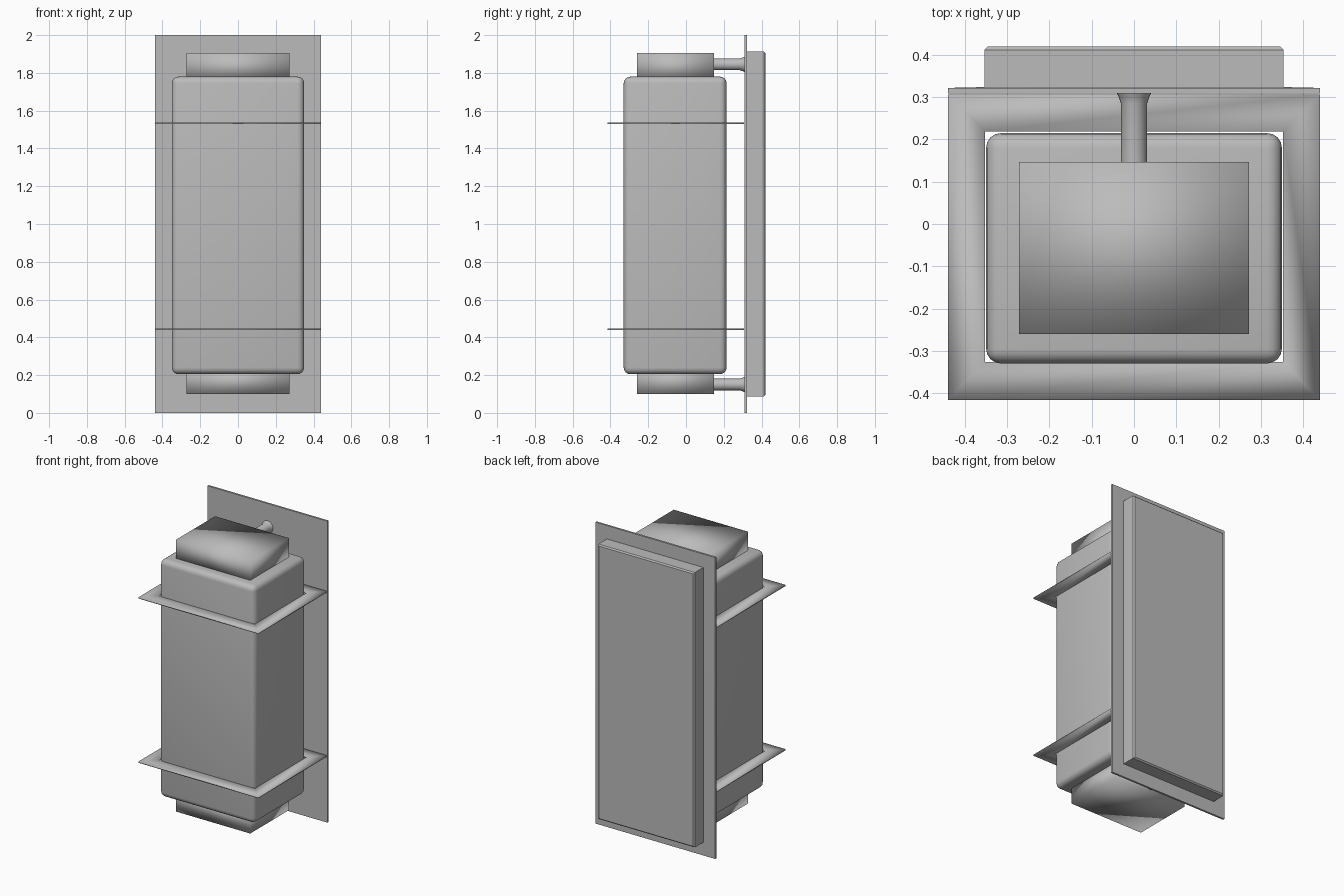
import bpy, bmesh, math

cube = bpy.data.objects.get("Cube")
if cube:
    bpy.data.objects.remove(cube, do_unlink=True)

mat = bpy.data.materials.new("satin grey")
mat.use_nodes = True
GREY = (0.5, 0.5, 0.5, 1)
mat.diffuse_color = GREY
mat.node_tree.nodes["Principled BSDF"].inputs["Base Color"].default_value = GREY


def finish(name, bm, angle=None):
    """Turn a bmesh into a smooth object; an angle keeps its edges sharp."""
    bmesh.ops.recalc_face_normals(bm, faces=bm.faces)
    mesh = bpy.data.meshes.new(name)
    bm.to_mesh(mesh)
    bm.free()
    mesh.materials.append(mat)
    obj = bpy.data.objects.new(name, mesh)
    bpy.context.collection.objects.link(obj)
    bpy.ops.object.select_all(action="DESELECT")
    obj.select_set(True)
    bpy.context.view_layer.objects.active = obj
    if angle is None:
        bpy.ops.object.shade_smooth()
    else:
        bpy.ops.object.shade_smooth_by_angle(angle=math.radians(angle))
    return obj


def box(name, lo, hi, bevel=0, angle=None):
    bm = bmesh.new()
    bmesh.ops.create_cube(bm, size=1)
    for v in bm.verts:
        v.co = [a + (b - a) * (c + 0.5) for a, b, c in zip(lo, hi, v.co)]
    if bevel:
        bmesh.ops.bevel(bm, geom=bm.edges[:], offset=bevel, segments=4,
                        profile=0.5, affect="EDGES")
    return finish(name, bm, angle)


def loft(name, rings, capped, angle=None):
    """Join equal-length rings of points; cap the ends or close the loop."""
    bm = bmesh.new()
    loops = [[bm.verts.new(p) for p in ring] for ring in rings]
    pairs = list(zip(loops, loops[1:]))
    if capped:
        bm.faces.new(loops[0])
        bm.faces.new(loops[-1])
    else:
        pairs.append((loops[-1], loops[0]))
    for a, b in pairs:
        for i in range(len(a)):
            j = (i + 1) % len(a)
            bm.faces.new((a[i], a[j], b[j], b[i]))
    return finish(name, bm, angle)


def wall_ring(half_x, half_z, y):
    return [(sx * half_x, y, 1 + sz * half_z)
            for sx, sz in ((-1, -1), (1, -1), (1, 1), (-1, 1))]


def flat_ring(half_x, front, back, z):
    return [(-half_x, front, z), (half_x, front, z),
            (half_x, back, z), (-half_x, back, z)]


# Rounded lamp shade
box("lamp_shade", (-0.35, -0.33, 0.205), (0.35, 0.215, 1.78), bevel=0.035, angle=40)

# Wall plate with its raised housing behind
loft("wall_plate", [wall_ring(0.44, 1.0, 0.309), wall_ring(0.44, 1.0, 0.322),
                    wall_ring(0.354, 0.912, 0.324), wall_ring(0.354, 0.912, 0.412),
                    wall_ring(0.346, 0.904, 0.42)], capped=True, angle=40)

# End caps and the arms that hold them
for end, low, high, arm_z in (("lower", 0.1, 0.23, 0.15), ("upper", 1.76, 1.905, 1.845)):
    box(end + "_cap", (-0.272, -0.26, low), (0.272, 0.147, high))
    profile = ((0.13, 0.031), (0.285, 0.031), (0.3, 0.036), (0.312, 0.042))
    rings = [[(r * math.cos(a * math.tau / 24), y, arm_z + r * math.sin(a * math.tau / 24))
              for a in range(24)] for y, r in profile]
    loft(end + "_arm", rings, capped=True, angle=40)

# Thin mitred trim frames around the shade
for end, z in (("lower", 0.443), ("upper", 1.533)):
    outer, inner, t = (0.44, -0.416, 0.306), (0.353, -0.327, 0.219), 0.004
    loft(end + "_trim_frame", [flat_ring(*outer, z - t), flat_ring(*outer, z + t),
                               flat_ring(*inner, z + t), flat_ring(*inner, z - t)],
         capped=False)
